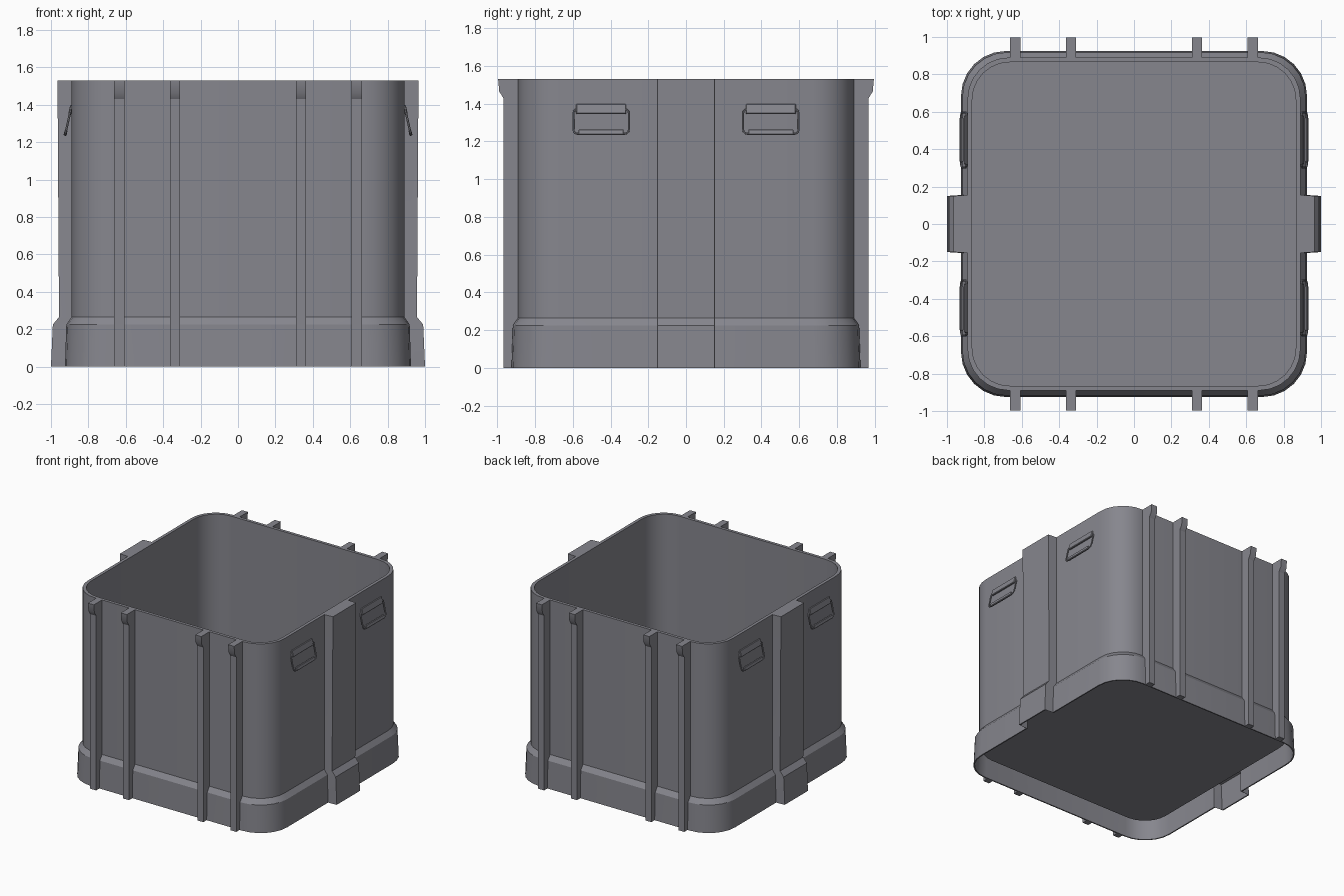
import bpy, bmesh, math
from mathutils import Matrix

cube = bpy.data.objects.get("Cube")
if cube:
    bpy.data.objects.remove(cube, do_unlink=True)

GREY = (0.24, 0.24, 0.27, 1)
mat = bpy.data.materials.new("slate grey")
mat.use_nodes = True
mat.diffuse_color = GREY
bsdf = next(n for n in mat.node_tree.nodes if n.type == 'BSDF_PRINCIPLED')
bsdf.inputs["Base Color"].default_value = GREY


def select(obj):
    bpy.ops.object.select_all(action='DESELECT')
    obj.select_set(True)
    bpy.context.view_layer.objects.active = obj


def finish(name, bm):
    bmesh.ops.recalc_face_normals(bm, faces=bm.faces)
    mesh = bpy.data.meshes.new(name)
    bm.to_mesh(mesh)
    bm.free()
    mesh.materials.append(mat)
    obj = bpy.data.objects.new(name, mesh)
    bpy.context.collection.objects.link(obj)
    select(obj)
    bpy.ops.object.shade_smooth_by_angle(angle=math.radians(30))
    return obj


def outline(r, post, radius, steps=6):
    """Rounded square of half width r, with a post bulging to +-post on x."""
    side = [(r, -0.155), (post, -0.15), (post, 0.15), (r, 0.155)]
    c = r - radius

    def arc(start):
        cx = c if start in (0, 270) else -c
        cy = c if start < 180 else -c
        for i in range(steps + 1):
            a = math.radians(start + 90 * i / steps)
            yield cx + radius * math.cos(a), cy + radius * math.sin(a)

    return (side + list(arc(0)) + list(arc(90))
            + [(-x, -y) for x, y in side] + list(arc(180)) + list(arc(270)))


# Tub: one loft from the recessed underside, over the skirt and rim, to the floor
levels = [  # height, half width, post reach, corner radius
    (0.13, 0.865, 0.865, 0.20), (0.24, 0.865, 0.865, 0.20),
    (0.215, 0.91, 0.98, 0.23), (0, 0.915, 0.99, 0.23),
    (0, 0.925, 1.0, 0.24), (0.225, 0.918, 0.99, 0.24),
    (0.265, 0.89, 0.957, 0.22), (1.53, 0.89, 0.965, 0.22),
    (1.53, 0.865, 0.865, 0.20), (0.15, 0.865, 0.865, 0.20),
]
bm = bmesh.new()
loops = [[bm.verts.new((x, y, z)) for x, y in outline(r, p, rad)]
         for z, r, p, rad in levels]
for low, high in zip(loops, loops[1:]):
    for i in range(len(low)):
        j = (i + 1) % len(low)
        bm.faces.new((low[i], low[j], high[j], high[i]))
bm.faces.new(loops[0])
bm.faces.new(loops[-1])
finish("tub", bm)

# Ribs on front and back, each with a hooked top
rib_profile = [(0.918, 0), (0.968, 0), (0.968, 1.43), (0.99, 1.465),
               (0.996, 1.53), (0.88, 1.53), (0.88, 0.26), (0.918, 0.2)]
for face, sy in (("front", -1), ("back", 1)):
    for i, x in enumerate((-0.635, -0.337, 0.337, 0.635)):
        bm = bmesh.new()
        ends = [[bm.verts.new((x + dx, sy * y, z)) for y, z in rib_profile]
                for dx in (-0.027, 0.027)]
        for end in ends:
            bm.faces.new(end)
        for k in range(len(rib_profile)):
            n = (k + 1) % len(rib_profile)
            bm.faces.new((ends[0][k], ends[0][n], ends[1][n], ends[1][k]))
        finish(f"{face}_rib_{i + 1}", bm)

# Drop handles, leaning away from the wall towards the bottom
LEAN = 0.22


def handle_x(z):
    return 0.924 - (z - 1.24) * LEAN


def bar(name, sx, y, z, size):
    bm = bmesh.new()
    place = (Matrix.Translation((sx * handle_x(z), y, z))
             @ Matrix.Rotation(-sx * math.atan(LEAN), 4, 'Y')
             @ Matrix.Diagonal((*size, 1)))
    bmesh.ops.create_cube(bm, size=1, matrix=place)
    bmesh.ops.bevel(bm, geom=bm.edges[:], offset=0.004, segments=1, affect='EDGES')
    finish(name, bm)


def wire_loop(name, sx, y):
    curve = bpy.data.curves.new(name, 'CURVE')
    curve.dimensions = '3D'
    curve.bevel_depth = 0.006
    curve.bevel_resolution = 1
    half_w, half_h, rad = 0.147, 0.065, 0.022
    pts = []
    for q, (cy, cz) in enumerate(((1, 1), (-1, 1), (-1, -1), (1, -1))):
        for i in range(4):
            a = math.radians(90 * q + 30 * i)
            z = 1.306 + cz * (half_h - rad) + rad * math.sin(a)
            dy = cy * (half_w - rad) + rad * math.cos(a)
            pts.append((sx * handle_x(z), y + dy, z, 1))
    spline = curve.splines.new('POLY')
    spline.points.add(len(pts) - 1)
    for point, co in zip(spline.points, pts):
        point.co = co
    spline.use_cyclic_u = True
    curve.materials.append(mat)
    obj = bpy.data.objects.new(name, curve)
    bpy.context.collection.objects.link(obj)
    select(obj)
    bpy.ops.object.convert(target='MESH')
    bpy.ops.object.shade_smooth_by_angle(angle=math.radians(50))


for side, sx in (("left", 1), ("right", -1)):
    for end, y in (("front", -0.45), ("back", 0.45)):
        name = f"{side}_{end}_handle"
        wire_loop(name + "_loop", sx, y)
        bar(name + "_hinge", sx, y, 1.372, (0.016, 0.265, 0.054))
        bar(name + "_grip", sx, y, 1.249, (0.016, 0.24, 0.03))
